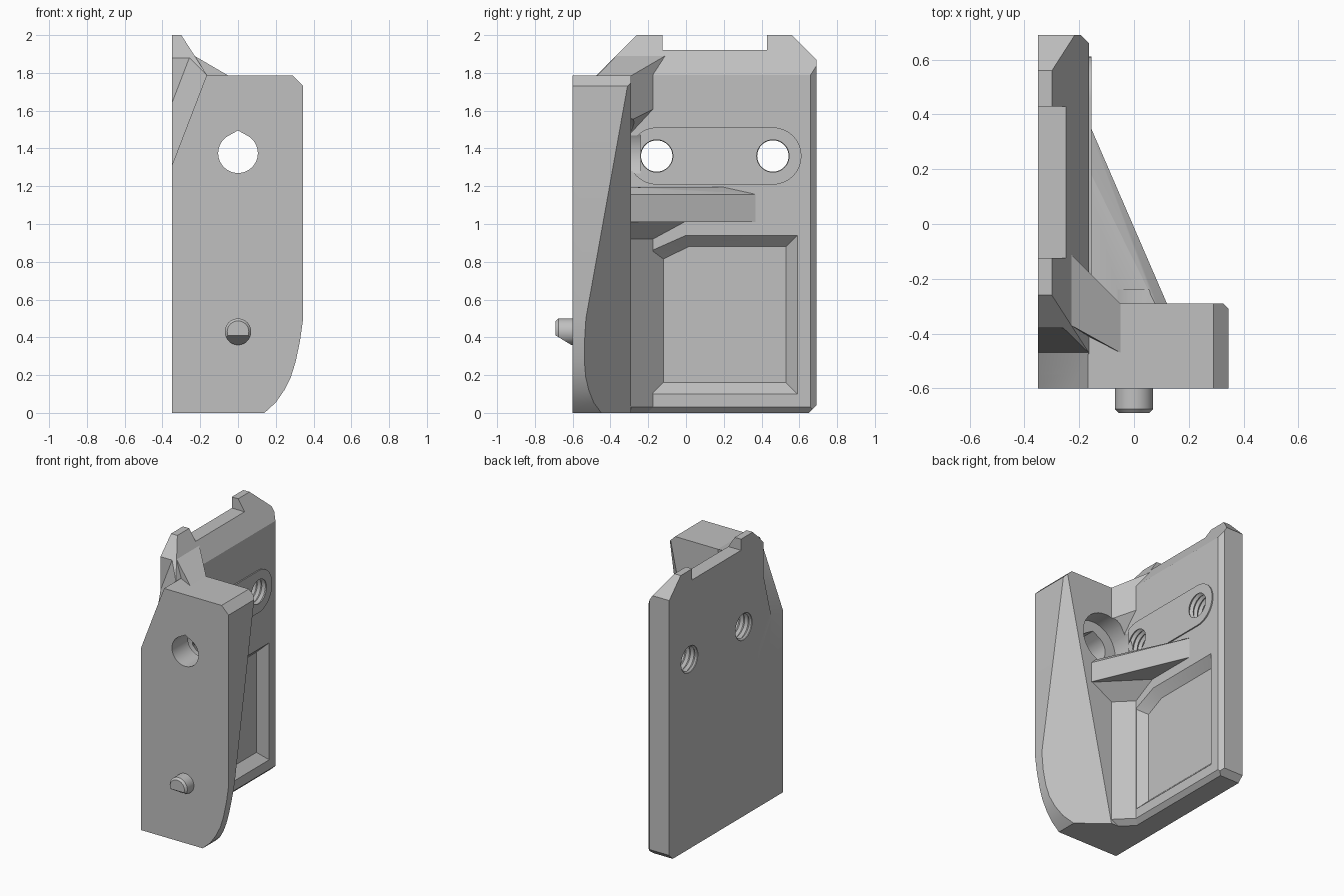
import bpy, bmesh, math
from mathutils import Vector

if "Cube" in bpy.data.objects:
    bpy.data.objects.remove(bpy.data.objects["Cube"], do_unlink=True)

grey = bpy.data.materials.new("plain grey")
grey.use_nodes = True
grey.diffuse_color = (0.53, 0.53, 0.53, 1)
grey.node_tree.nodes["Principled BSDF"].inputs["Base Color"].default_value = grey.diffuse_color


def slice_off(bm, planes):
    """Remove everything on the normal side of each plane and cap the opening."""
    for co, no in planes:
        geom = bm.verts[:] + bm.edges[:] + bm.faces[:]
        res = bmesh.ops.bisect_plane(bm, geom=geom, dist=1e-5, plane_co=co,
                                     plane_no=Vector(no).normalized(), clear_outer=True)
        edges = [e for e in res["geom_cut"] if isinstance(e, bmesh.types.BMEdge)]
        if edges:
            bmesh.ops.edgeloop_fill(bm, edges=edges)


def finish(bm, name):
    bmesh.ops.recalc_face_normals(bm, faces=bm.faces[:])
    mesh = bpy.data.meshes.new(name)
    bm.to_mesh(mesh)
    bm.free()
    mesh.materials.append(grey)
    obj = bpy.data.objects.new(name, mesh)
    bpy.context.scene.collection.objects.link(obj)
    return obj


def convex(name, points, planes=()):
    bm = bmesh.new()
    for p in points:
        bm.verts.new(p)
    bmesh.ops.convex_hull(bm, input=bm.verts[:])
    bmesh.ops.delete(bm, geom=[v for v in bm.verts if not v.link_faces], context='VERTS')
    bmesh.ops.dissolve_limit(bm, angle_limit=0.01, verts=bm.verts[:], edges=bm.edges[:])
    slice_off(bm, planes)
    return finish(bm, name)


def lathe(name, profile, axis, centre, planes=(), n=40):
    """Turn (distance, radius) pairs around the x or y axis."""
    bm = bmesh.new()
    rings = []
    for t, r in profile:
        ring = []
        for i in range(n):
            a = math.tau * i / n
            u, w = r * math.cos(a), r * math.sin(a)
            p = Vector((t, u, w)) if axis == "x" else Vector((u, t, w))
            ring.append(bm.verts.new(p + Vector(centre)))
        rings.append(ring)
    for r0, r1 in zip(rings, rings[1:]):
        for i in range(n):
            j = (i + 1) % n
            bm.faces.new((r0[i], r0[j], r1[j], r1[i]))
    bm.faces.new(rings[0])
    bm.faces.new(rings[-1])
    slice_off(bm, planes)
    return finish(bm, name)


def along_x(profile, *xs):
    return [(x, y, z) for x in xs for y, z in profile]


def along_y(profile, *ys):
    return [(x, y, z) for y in ys for x, z in profile]


def disc(r, u, w, n=48):
    return [(u + r * math.cos(math.tau * i / n), w + r * math.sin(math.tau * i / n))
            for i in range(n)]


def rect(u0, u1, w0, w1):
    return [(u0, w0), (u1, w0), (u1, w1), (u0, w1)]


def carve(obj, *cutters):
    for c in cutters:
        mod = obj.modifiers.new("cut", 'BOOLEAN')
        mod.operation, mod.solver, mod.object = 'DIFFERENCE', 'EXACT', c
    deps = bpy.context.evaluated_depsgraph_get()
    mesh = bpy.data.meshes.new_from_object(obj.evaluated_get(deps))
    obj.modifiers.clear()
    obj.data = mesh


L, IN = -0.35, -0.165          # outer and inner face of the side plate
BACK = -0.29                   # rear face of the front plate

# Side plate: box trimmed by its chamfers
side_plate = convex(
    "side_plate", along_x(rect(-0.55, 0.69, 0, 2), L, IN),
    [((IN, 0, 1.79), (0.21, 0, 0.135)),        # inner top slope
     ((0, -0.47, 1.79), (0, -1, 1)),           # front top corner
     ((0, 0.69, 1.87), (0, 1, 1)),             # rear top corner
     ((0, 0.65, 0), (0, 1, -1)),               # rear bottom corner
     ((IN, 0.66, 0), (1, 1, 0)),               # rear inner edge
     ((IN, 0, 0.03), (1, 0, -1))])             # bottom inner edge

# Front plate: rounded lower corner and a slanted rear chamfer
front_outline = [(L, 0), (0.14, 0), (0.2, 0.055), (0.245, 0.12), (0.28, 0.19), (0.305, 0.27),
                 (0.328, 0.38), (0.345, 0.5), (0.345, 1.73), (0.29, 1.785), (L, 1.785)]
front_plate = convex("front_plate", along_y(front_outline, -0.6, BACK),
                     [((-0.05, BACK, 0), (0.834, 1, -0.179))])

# Upper corner gusset
upper_gusset = convex("upper_gusset", [
    (-0.05, BACK, 1.785), (-0.05, -0.47, 1.785), (-0.23, -0.11, 1.89), (-0.23, -0.37, 1.89),
    (-0.05, BACK, 1.55), (-0.05, -0.45, 1.5), (IN, -0.175, 1.64), (-0.23, -0.11, 1.64),
    (-0.23, -0.4, 1.5), (-0.17, -0.3, 1.47)])

# Triangular shelf, its flared underside, and the corner column
shelf = convex("shelf", [(x, y, z) for x, y, z in (
    (-0.2, -0.35, 1.01), (0.146, -0.35, 1.01), (-0.2, 0.45, 1.01),
    (-0.2, -0.35, 1.155), (0.146, -0.35, 1.155), (-0.2, 0.45, 1.155),
    (-0.2, -0.35, 1.195), (0.106, -0.35, 1.195), (-0.2, 0.27, 1.195))])
shelf_flare = convex("shelf_flare", [
    (-0.05, BACK, 0.92), (IN, -0.175, 0.92), (0.12, BACK, 1.015), (IN, 0.0, 1.015),
    (-0.2, -0.32, 0.92), (-0.2, -0.32, 1.015), (0.1, -0.32, 1.015), (-0.05, -0.32, 0.92),
    (-0.2, -0.05, 1.015)])
corner_column = convex("corner_column", [
    (x + d, y + d, z) for z, d in ((0, -0.03), (0.03, 0), (0.93, 0))
    for x, y in ((-0.05, BACK), (IN, -0.175), (-0.2, -0.175), (-0.2, -0.34), (-0.05, -0.34))])

# Raised pad around the screw holes
HOLES = (-0.155, 0.46)
screw_pad = convex("screw_pad",
                   along_x([p for y in HOLES for p in disc(0.151, y, 1.36)], -0.19, -0.156))

# Locating pin with a slanted underside
locating_pin = lathe("locating_pin", [(-0.56, 0.07), (-0.675, 0.07), (-0.69, 0.057)], "y",
                     (0, 0, 0.43), [((0, -0.6, 0.355), (0, -0.055, -0.09))])

# Cutters
notch = convex("notch_cutter", along_x(rect(-0.125, 0.43, 1.92, 2.1), -0.5, 0))
recess_outer = [(-0.18, 0.1), (0.59, 0.1), (0.59, 0.94), (0, 0.94), (-0.18, 0.86)]
recess_inner = [(-0.12, 0.16), (0.53, 0.16), (0.53, 0.88), (0.015, 0.88), (-0.12, 0.815)]
recess = convex("recess_cutter",
                along_x(recess_outer, -0.1, IN) + along_x(recess_inner, -0.225))
bore = convex("bore_cutter", along_y(disc(0.105, 0, 1.375) + [(0, 1.495)], -0.7, 0))
counterbore = lathe("counterbore_cutter", [(-0.42, 0.19), (-0.24, 0.19)], "y", (0, 0, 1.375))
wedge = convex("wedge_cutter", [
    (-0.4, -0.7, 1.18), (-0.1, -0.7, 1.96), (-0.4, -0.47, 1.18), (-0.1, -0.47, 1.96),
    (-0.4, -0.38, 1.51), (-0.2, -0.38, 2.03), (-0.4, -0.38, 2.1), (-0.2, -0.38, 2.1),
    (-0.4, -0.7, 2.1), (-0.1, -0.7, 2.1), (-0.1, -0.47, 2.1)])
thread = [(-0.4, 0.095), (-0.345, 0.095)]
for k in range(5):
    x = -0.335 + k * 0.036
    thread += [(x, 0.083), (x + 0.018, 0.098)]
thread += [(-0.155, 0.085), (-0.15, 0.097), (-0.1, 0.097)]
screws = [lathe("screw_cutter", thread, "x", (0, y, 1.36)) for y in HOLES]

carve(side_plate, notch, recess, counterbore, wedge, *screws)
carve(front_plate, bore, counterbore, wedge)
carve(upper_gusset, counterbore, wedge)
carve(shelf, counterbore)
carve(screw_pad, counterbore, *screws)
for c in (notch, recess, bore, counterbore, wedge, *screws):
    bpy.data.objects.remove(c, do_unlink=True)

# Smooth the round walls, keep the edges sharp
for o in bpy.context.scene.objects:
    o.select_set(False)
for part in (side_plate, front_plate, upper_gusset, shelf, shelf_flare,
             corner_column, screw_pad, locating_pin):
    part.select_set(True)
    bpy.context.view_layer.objects.active = part
bpy.ops.object.shade_smooth_by_angle(angle=math.radians(25))
